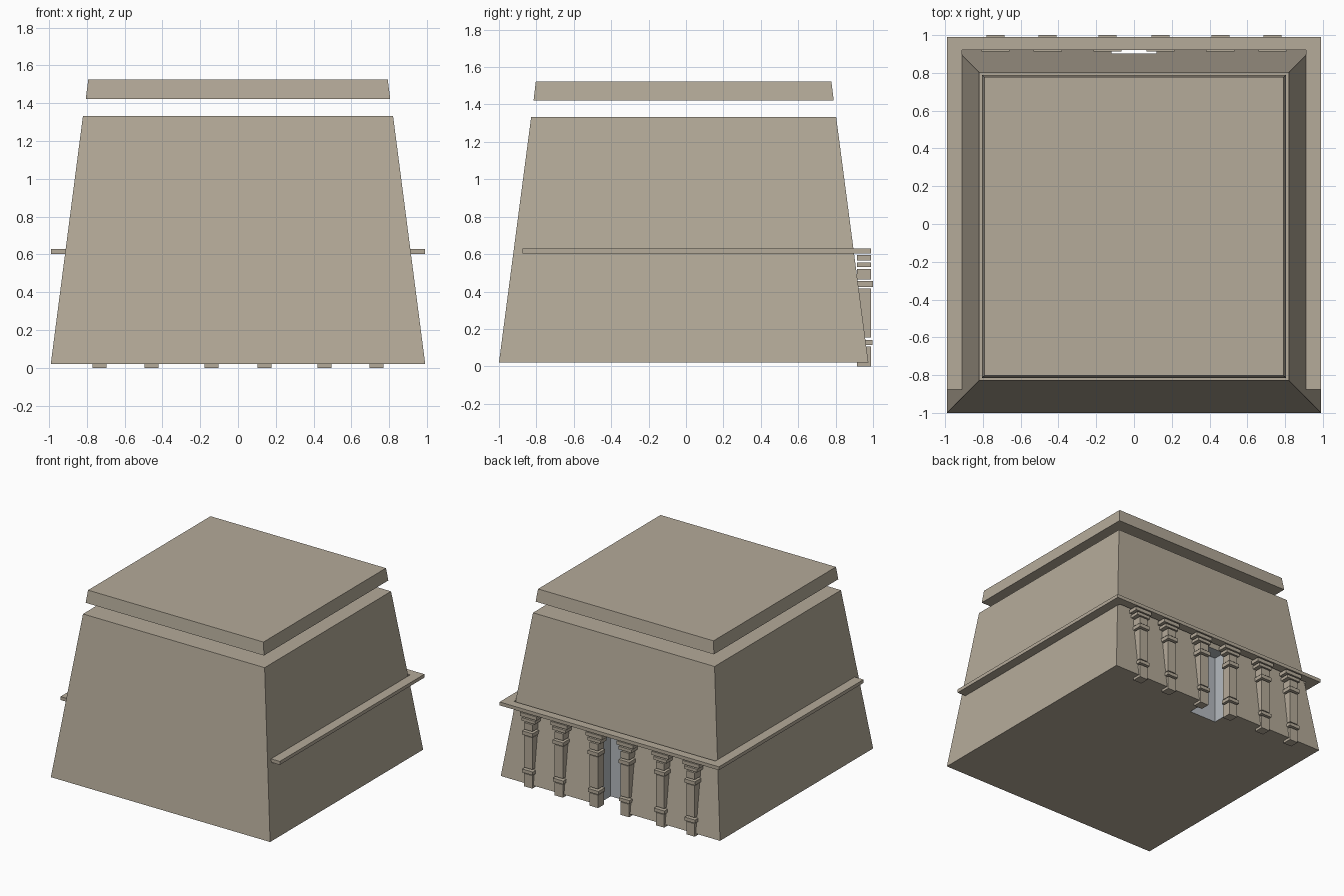
import bpy, bmesh

if "Cube" in bpy.data.objects:
    bpy.data.objects.remove(bpy.data.objects["Cube"])


def material(name, rgb):
    m = bpy.data.materials.new(name)
    m.diffuse_color = (*rgb, 1)
    m.use_nodes = True
    m.node_tree.nodes["Principled BSDF"].inputs["Base Color"].default_value = m.diffuse_color
    return m


STONE = material("stone", (0.46, 0.405, 0.32))
DOOR = material("doorway", (0.46, 0.49, 0.52))


def loft(name, low, high, z0, z1, mats=(STONE,), index=0):
    """Solid between two matching outlines at heights z0 and z1."""
    bm = bmesh.new()
    a = [bm.verts.new((x, y, z0)) for x, y in low]
    b = [bm.verts.new((x, y, z1)) for x, y in high]
    n = len(a)
    bm.faces.new(a[::-1])
    bm.faces.new(b)
    for i in range(n):
        j = (i + 1) % n
        bm.faces.new((a[i], a[j], b[j], b[i]))
    bmesh.ops.recalc_face_normals(bm, faces=bm.faces)
    me = bpy.data.meshes.new(name)
    for m in mats:
        me.materials.append(m)
    for f in bm.faces:
        f.material_index = index
    bm.to_mesh(me)
    bm.free()
    ob = bpy.data.objects.new(name, me)
    bpy.context.collection.objects.link(ob)
    return ob


def rect(x0, x1, y0, y1):
    return [(x0, y0), (x1, y0), (x1, y1), (x0, y1)]


# Battered main block
body = loft("main_block", rect(-.99, .99, -1, .975), rect(-.82, .82, -.828, .803),
            .02, 1.332, (STONE, DOOR))

# Doorway recess cut into the back wall
hole = rect(-.12, .12, .80, 1.1)
cutter = loft("doorway_cutter", hole, hole, -.1, .57, (STONE, DOOR), 1)
cutter.hide_render = True
cutter.hide_viewport = True
cut = body.modifiers.new("doorway", 'BOOLEAN')
cut.operation = 'DIFFERENCE'
cut.solver = 'EXACT'
cut.object = cutter

# Floating roof slab
loft("roof_slab", rect(-.805, .805, -.815, .79), rect(-.792, .792, -.803, .777), 1.422, 1.524)

# U-shaped ledge round the back and sides
u = [(-.99, -.875), (-.99, .99), (.99, .99), (.99, -.875),
     (.91, -.875), (.91, .921), (-.91, .921), (-.91, -.875)]
loft("ledge", u, u, .602, .63)

# Stacked column pieces: name, width, y front, z bottom, z top
PIECES = [("base", .075, .988, 0, .105),
          ("lower_band", .095, .998, .115, .142),
          ("shaft", .075, .988, .155, .415),
          ("upper_band", .095, 1.0, .425, .455),
          ("neck", .075, .988, .465, .52),
          ("capital", .12, .988, .53, .555),
          ("abacus", .15, .988, .565, .594)]
for k, cx in enumerate((-.733, -.457, -.14, .14, .457, .733)):
    for part, w, front, z0, z1 in PIECES:
        r = rect(cx - w / 2, cx + w / 2, .913, front)
        loft(f"column_{part}_{k + 1}", r, r, z0, z1)
